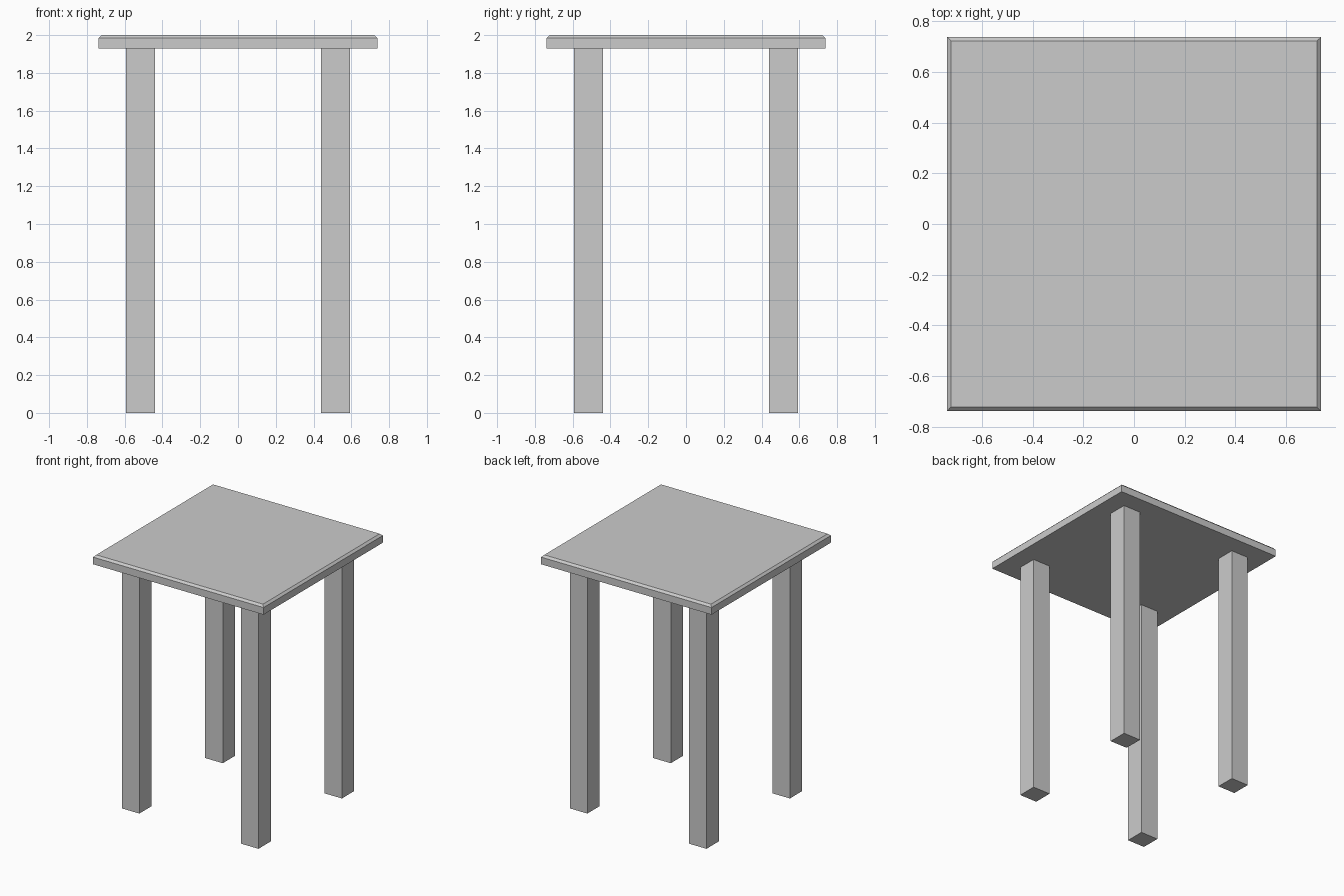
import bpy, bmesh
from mathutils import Matrix, Vector

if "Cube" in bpy.data.objects:
    bpy.data.objects.remove(bpy.data.objects["Cube"])

HALF, BEVEL = 0.738, 0.016      # tabletop half width and chamfer
Z_UNDER, Z_TOP = 1.928, 2.0
LEG_POS, LEG_SIZE = 0.516, 0.152


def box(name, centre, size, chamfer_top=0.0):
    bm = bmesh.new()
    bmesh.ops.create_cube(bm, size=1.0, matrix=Matrix.Translation(centre) @ Matrix.Diagonal((*size, 1)))
    if chamfer_top:
        top = max(bm.faces, key=lambda f: f.calc_center_median().z)
        bmesh.ops.bevel(bm, geom=list(top.edges), offset=chamfer_top, segments=1,
                        affect='EDGES', profile=0.5)
    mesh = bpy.data.meshes.new(name)
    bm.to_mesh(mesh)
    bm.free()
    obj = bpy.data.objects.new(name, mesh)
    bpy.context.collection.objects.link(obj)
    return obj


# Square top with a chamfered upper rim
box("tabletop", Vector((0, 0, (Z_UNDER + Z_TOP) / 2)),
    (2 * HALF, 2 * HALF, Z_TOP - Z_UNDER), BEVEL)

# Four square legs, inset from the corners
for y_name, sy in (("front", -1), ("back", 1)):
    for x_name, sx in (("left", -1), ("right", 1)):
        box(f"{y_name}_{x_name}_leg", Vector((sx * LEG_POS, sy * LEG_POS, Z_UNDER / 2)),
            (LEG_SIZE, LEG_SIZE, Z_UNDER))
